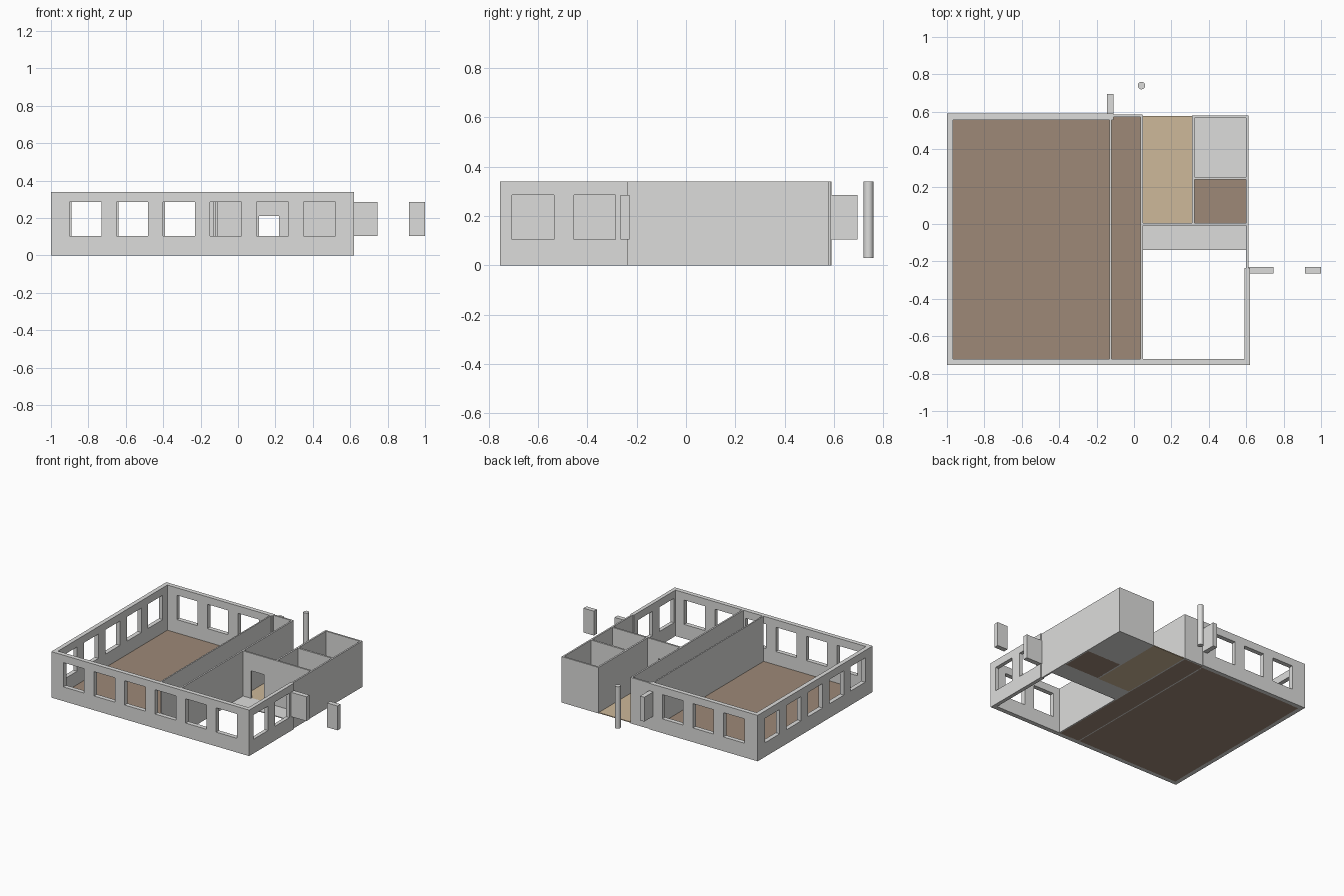
import bpy, bmesh
from mathutils import Vector

cube = bpy.data.objects.get("Cube")
if cube:
    bpy.data.objects.remove(cube, do_unlink=True)

HEIGHT = 0.34
SILL, LINTEL = 0.105, 0.285
OPENING, STEP = 0.17, 0.25


def material(name, rgb):
    mat = bpy.data.materials.new(name)
    mat.use_nodes = True
    color = (*rgb, 1)
    mat.diffuse_color = color
    bsdf = mat.node_tree.nodes["Principled BSDF"]
    bsdf.inputs["Base Color"].default_value = color
    return mat


GREY = material("plaster grey", (0.72, 0.72, 0.71))
BROWN = material("brown floor", (0.34, 0.25, 0.185))
TAN = material("tan floor", (0.61, 0.48, 0.32))


def finish(name, bm, mat):
    bmesh.ops.recalc_face_normals(bm, faces=bm.faces)
    mesh = bpy.data.meshes.new(name)
    bm.to_mesh(mesh)
    bm.free()
    mesh.materials.append(mat)
    obj = bpy.data.objects.new(name, mesh)
    bpy.context.collection.objects.link(obj)
    return obj


def box(name, x, y, z=(0, HEIGHT), mat=GREY):
    bm = bmesh.new()
    bmesh.ops.create_cube(bm, size=1)
    for v in bm.verts:
        v.co = [lo + (c + 0.5) * (hi - lo) for c, (lo, hi) in zip(v.co, (x, y, z))]
    return finish(name, bm, mat)


def pierced_wall(name, axis, span, depth, holes):
    """Grid of wall cells without the holes, extruded to the wall depth."""
    us = sorted({*span, *(u for h in holes for u in h[:2])})
    zs = sorted({0, HEIGHT, *(z for h in holes for z in h[2:])})
    place = (lambda u, z: (u, depth[0], z)) if axis == "x" else (lambda u, z: (depth[0], u, z))
    bm = bmesh.new()
    for u0, u1 in zip(us, us[1:]):
        for z0, z1 in zip(zs, zs[1:]):
            u, z = (u0 + u1) / 2, (z0 + z1) / 2
            if any(h[0] < u < h[1] and h[2] < z < h[3] for h in holes):
                continue
            corners = ((u0, z0), (u1, z0), (u1, z1), (u0, z1))
            bm.faces.new([bm.verts.new(place(*c)) for c in corners])
    bmesh.ops.remove_doubles(bm, verts=bm.verts, dist=0.0001)
    thick = depth[1] - depth[0]
    move = Vector((0, thick, 0)) if axis == "x" else Vector((thick, 0, 0))
    result = bmesh.ops.extrude_face_region(bm, geom=bm.faces[:], use_keep_orig=True)
    verts = [g for g in result["geom"] if isinstance(g, bmesh.types.BMVert)]
    bmesh.ops.translate(bm, verts=verts, vec=move)
    bmesh.ops.recalc_face_normals(bm, faces=bm.faces)
    bmesh.ops.dissolve_limit(bm, angle_limit=0.01, verts=bm.verts, edges=bm.edges)
    return finish(name, bm, GREY)


def windows(span, count):
    """Evenly stepped window openings centred on the wall."""
    middle = sum(span) / 2
    centres = [middle + (i - (count - 1) / 2) * STEP for i in range(count)]
    return [(c - OPENING / 2, c + OPENING / 2, SILL, LINTEL) for c in centres]


# Outer walls with window rows
for name, axis, span, depth, count in (
    ("front_wall", "x", (-1, 0.62), (-0.755, -0.722), 6),
    ("back_wall", "x", (-1, -0.11), (0.557, 0.59), 3),
    ("right_side_wall", "y", (-0.755, 0.59), (-1, -0.968), 5),
    ("left_side_wall", "y", (-0.755, -0.235), (0.592, 0.62), 2),
):
    pierced_wall(name, axis, span, depth, windows(span, count))

# Thin walls and partitions
box("back_link_wall", (-0.11, 0.045), (0.572, 0.585))
box("hall_partition", (-0.13, -0.12), (-0.722, 0.57))
box("central_partition", (0.035, 0.047), (-0.722, 0.58))
box("left_thin_wall", (0.6, 0.612), (-0.235, 0.58))
box("inner_room_wall", (0.31, 0.323), (0, 0.58))
box("room_divider", (0.31, 0.612), (0.238, 0.252))
box("room_back_wall", (0.31, 0.612), (0.567, 0.58))
pierced_wall("doorway_wall", "x", (0.04, 0.612), (-0.008, 0.005), [(0.112, 0.22, 0, 0.21)])

# Floors
SLAB = (0, 0.006)
box("main_floor", (-0.97, -0.125), (-0.724, 0.56), SLAB, BROWN)
box("corridor_floor", (-0.125, 0.038), (-0.724, 0.573), SLAB, BROWN)
box("small_room_floor", (0.32, 0.602), (0, 0.24), SLAB, BROWN)
box("entrance_floor", (0.045, 0.312), (0, 0.577), SLAB, TAN)
box("corner_room_floor", (0.32, 0.602), (0.25, 0.57), SLAB)
box("landing_slab", (0.045, 0.602), (-0.14, 0), SLAB)

# Projecting and freestanding blocks
BLOCK = (SILL, LINTEL)
box("side_block", (0.61, 0.745), (-0.265, -0.23), BLOCK)
box("outer_side_block", (0.915, 1), (-0.265, -0.23), BLOCK)
box("back_block", (-0.145, -0.11), (0.585, 0.695), BLOCK)

# Round column
bm = bmesh.new()
bmesh.ops.create_cone(bm, cap_ends=True, segments=32, radius1=0.02, radius2=0.02, depth=0.31)
bmesh.ops.translate(bm, verts=bm.verts, vec=(0.04, 0.74, 0.185))
column = finish("round_column", bm, GREY)
bpy.ops.object.select_all(action="DESELECT")
column.select_set(True)
bpy.context.view_layer.objects.active = column
bpy.ops.object.shade_smooth_by_angle()
